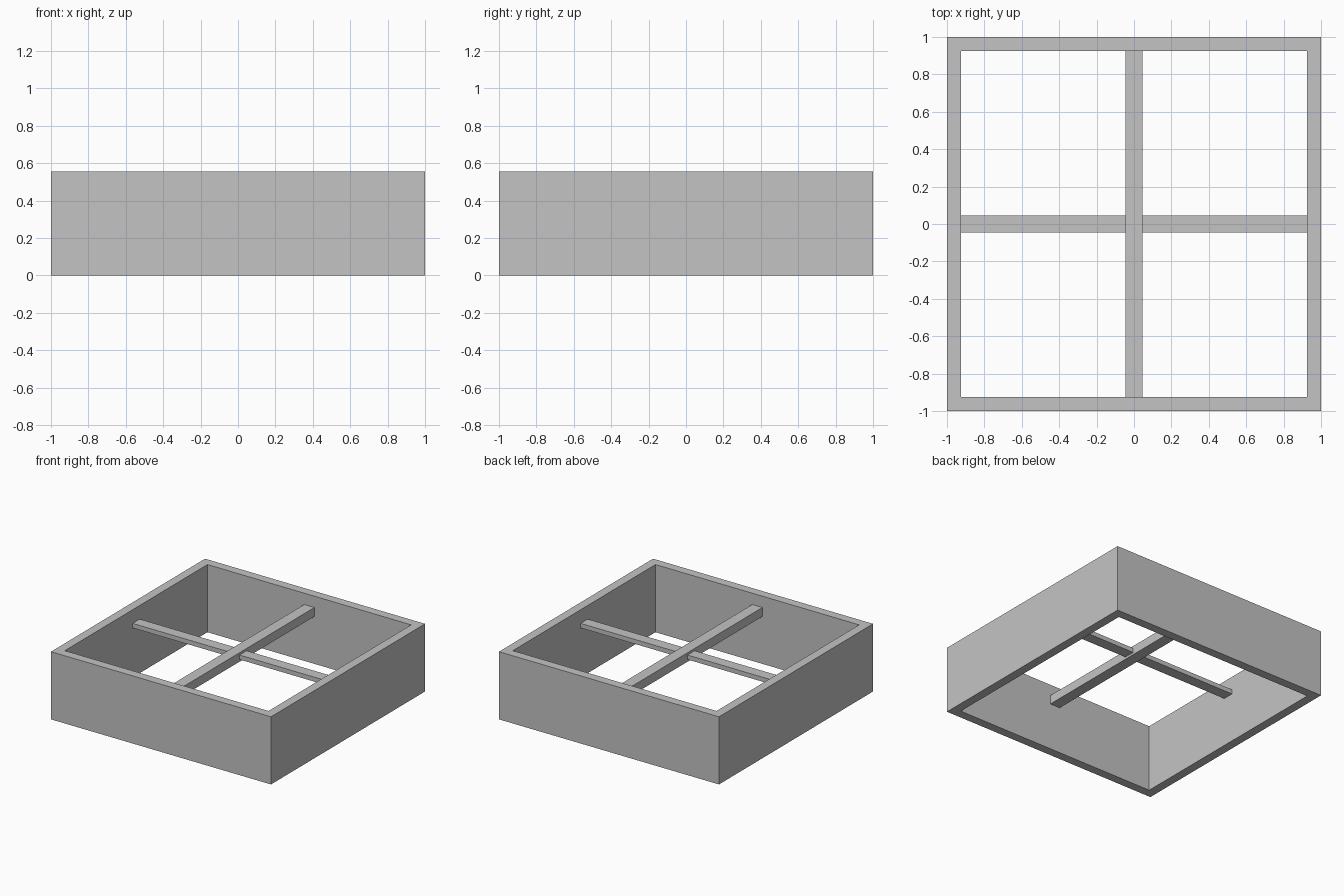
import bpy
import bmesh

cube = bpy.data.objects.get("Cube")
if cube:
    bpy.data.objects.remove(cube, do_unlink=True)

HEIGHT = 0.556
INNER = 0.926      # half size of the opening
BAR = 0.046        # half width of the cross bars

# Single grey finish
grey = bpy.data.materials.new("light grey")
grey.use_nodes = True
colour = (0.55, 0.55, 0.55, 1)
grey.diffuse_color = colour
grey.node_tree.nodes["Principled BSDF"].inputs["Base Color"].default_value = colour


def finish(name, bm):
    bmesh.ops.recalc_face_normals(bm, faces=bm.faces)
    mesh = bpy.data.meshes.new(name)
    bm.to_mesh(mesh)
    bm.free()
    mesh.materials.append(grey)
    obj = bpy.data.objects.new(name, mesh)
    bpy.context.collection.objects.link(obj)
    return obj


def box(name, low, high):
    bm = bmesh.new()
    bmesh.ops.create_cube(bm, size=1)
    for v in bm.verts:
        v.co = [l if c < 0 else h for c, l, h in zip(v.co, low, high)]
    return finish(name, bm)


# Square frame: four mitred walls, open above and below
bm = bmesh.new()
corners = [(-1, -1), (1, -1), (1, 1), (-1, 1)]
loops = [[bm.verts.new((x * r, y * r, z)) for x, y in corners]
         for r, z in ((1, 0), (1, HEIGHT), (INNER, HEIGHT), (INNER, 0))]
for a, b in zip(loops, loops[1:] + loops[:1]):
    for i in range(4):
        j = (i + 1) % 4
        bm.faces.new((a[i], a[j], b[j], b[i]))
finish("frame_walls", bm)

# Deep bar from front to back, thinner bars meeting its sides
box("long_cross_bar", (-BAR, -INNER, 0.389), (BAR, INNER, 0.463))
box("left_cross_bar", (BAR, -BAR, 0.407), (INNER, BAR, 0.444))
box("right_cross_bar", (-INNER, -BAR, 0.407), (-BAR, BAR, 0.444))
